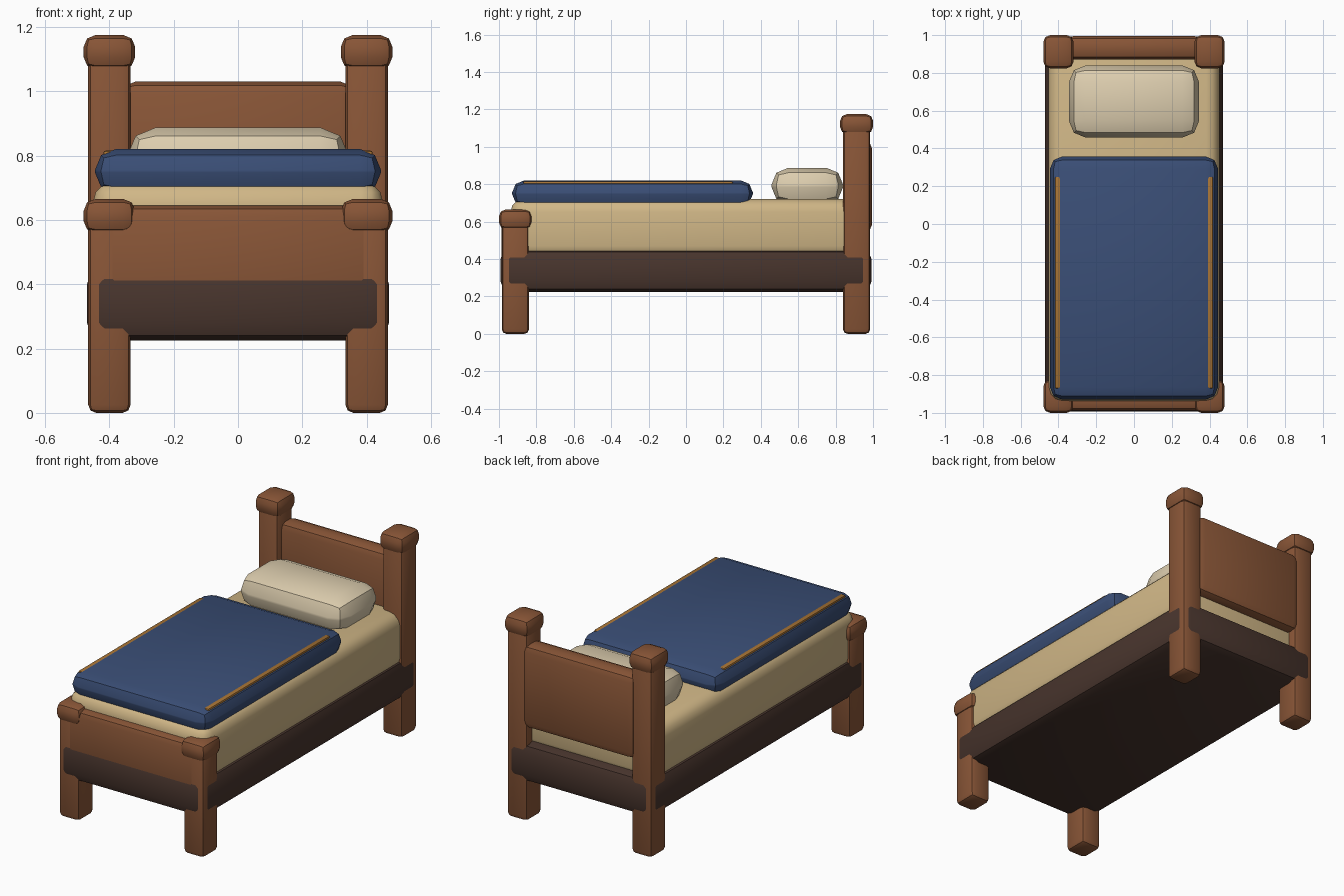
import bpy
import math

cube = bpy.data.objects.get("Cube")
if cube:
    bpy.data.objects.remove(cube, do_unlink=True)


def material(name, rgb):
    m = bpy.data.materials.new(name)
    m.use_nodes = True
    m.diffuse_color = (*rgb, 1)
    bsdf = next(n for n in m.node_tree.nodes if n.type == 'BSDF_PRINCIPLED')
    bsdf.inputs["Base Color"].default_value = (*rgb, 1)
    return m


wood = material("warm wood", (0.25, 0.092, 0.038))
dark_wood = material("dark wood", (0.065, 0.035, 0.026))
linen = material("tan linen", (0.63, 0.47, 0.24))
cream = material("cream cotton", (0.73, 0.62, 0.43))
blue = material("navy cloth", (0.042, 0.076, 0.18))
gold = material("gold trim", (0.38, 0.17, 0.035))


def soft_box(name, x, y, z, bevel, mat, segments=2):
    """Bevelled box spanning the given (min, max) ranges."""
    spans = (x, y, z)
    bpy.ops.mesh.primitive_cube_add(size=1, location=[(a + b) / 2 for a, b in spans])
    ob = bpy.context.object
    ob.name = name
    ob.scale = [b - a for a, b in spans]
    bpy.ops.object.transform_apply(location=False, rotation=False, scale=True)
    mod = ob.modifiers.new("soft edges", 'BEVEL')
    mod.width = bevel
    mod.segments = segments
    bpy.ops.object.modifier_apply(modifier=mod.name)
    ob.data.materials.append(mat)
    bpy.ops.object.shade_smooth_by_angle(angle=math.radians(40))
    return ob


def span(center, half):
    return (center - half, center + half)


# Posts and their caps, at the four corners
for side, sx in (("left", 1), ("right", -1)):
    for end, sy, top in (("front", -1, 0.62), ("back", 1, 1.13)):
        px, py = sx * 0.4, sy * 0.912
        soft_box(f"{end}_{side}_post", span(px, 0.066), span(py, 0.073),
                 (0, top), 0.025, wood)
        soft_box(f"{end}_{side}_cap", span(px, 0.08), span(py, 0.088),
                 (top - 0.06, top + 0.045), 0.036, wood)

# Frame and end boards
soft_box("bed_frame", (-0.47, 0.47), (-0.992, 0.992), (0.225, 0.455), 0.055, dark_wood)
soft_box("headboard", (-0.36, 0.36), (0.872, 0.995), (0.545, 1.03), 0.04, wood)
soft_box("footboard", (-0.42, 0.42), (-0.987, -0.872), (0.3, 0.645), 0.035, wood)

# Bedding
soft_box("mattress", (-0.452, 0.452), (-0.938, 0.938), (0.4, 0.722), 0.07, linen, 3)
soft_box("blanket", (-0.445, 0.445), (-0.93, 0.358), (0.682, 0.821), 0.066, blue)
soft_box("pillow", (-0.345, 0.345), (0.457, 0.84), (0.695, 0.888), 0.09, cream)

# Trim along both long edges of the blanket
for side, sx in (("left", 1), ("right", -1)):
    soft_box(f"{side}_blanket_trim", span(sx * 0.403, 0.016), (-0.87, 0.25),
             (0.79, 0.816), 0.008, gold)
